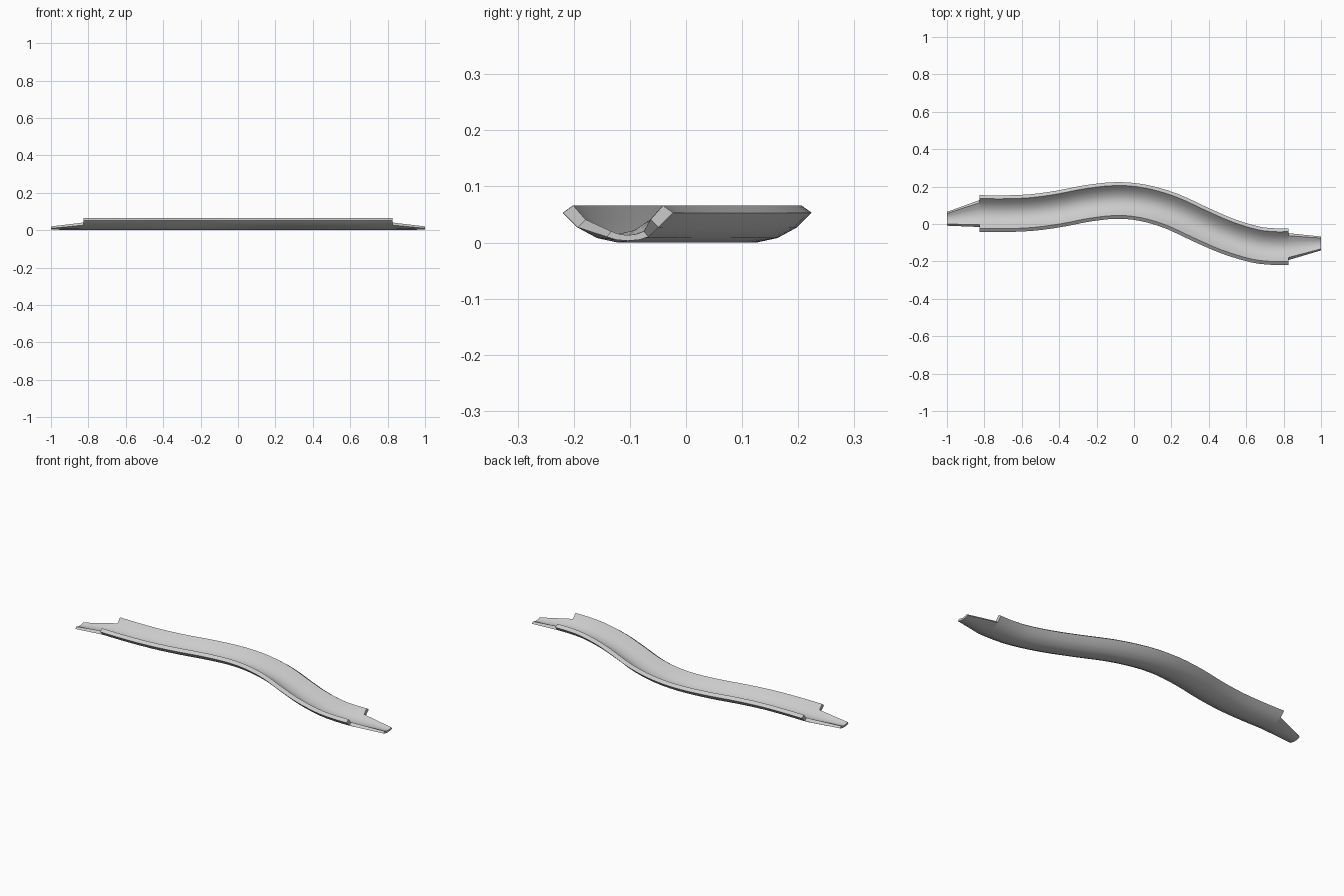
import bpy, bmesh
from mathutils import Vector

if "Cube" in bpy.data.objects:
    bpy.data.objects.remove(bpy.data.objects["Cube"])

# Half cross-sections, (sideways offset, height), from keel to rim
OUTER = [(0, 0), (0.037, 0.008), (0.072, 0.027), (0.098, 0.053)]
INNER = [(0, 0.015), (0.03, 0.022), (0.058, 0.041), (0.08, 0.066)]
ROOT_OUT, ROOT_IN = OUTER[:3], [(0, 0.015), (0.03, 0.022), (0.058, 0.041)]
TIP_OUT = [(0, 0.003), (0.021, 0.005), (0.037, 0.010)]
TIP_IN = [(0, 0.013), (0.016, 0.015), (0.029, 0.020)]

# Centre line of the winding trough
PATH = [(-0.825, 0.056), (-0.7, 0.055), (-0.55, 0.061), (-0.4, 0.081), (-0.25, 0.11),
        (-0.09, 0.126), (0.05, 0.113), (0.2, 0.069), (0.35, 0.0), (0.5, -0.065),
        (0.65, -0.110), (0.75, -0.121), (0.825, -0.121)]


def closed_section(outer, inner):
    """Mirror the half section into a closed loop."""
    right = outer + inner[::-1]
    left = [(-u, z) for u, z in inner[1:]] + [(-u, z) for u, z in outer[:0:-1]]
    return right + left


def loft(name, rings):
    bm = bmesh.new()
    loops = [[bm.verts.new(p) for p in ring] for ring in rings]
    n = len(loops[0])
    for a, b in zip(loops, loops[1:]):
        for i in range(n):
            j = (i + 1) % n
            bm.faces.new((a[i], a[j], b[j], b[i]))
    # End caps as quads between outer and inner walls
    h = n + 2
    m = h // 4
    for r in (loops[0], loops[-1]):
        for i in range(m - 1):
            bm.faces.new((r[i], r[i + 1], r[2 * m - 2 - i], r[2 * m - 1 - i]))
            k = 2 * m - 1
            lo = r[0] if i == 0 else r[n - i]
            bm.faces.new((r[k + i], r[k + i + 1], r[n - 1 - i], lo))
    bmesh.ops.recalc_face_normals(bm, faces=bm.faces)
    me = bpy.data.meshes.new(name)
    bm.to_mesh(me)
    bm.free()
    ob = bpy.data.objects.new(name, me)
    bpy.context.collection.objects.link(ob)
    bpy.ops.object.select_all(action='DESELECT')
    ob.select_set(True)
    bpy.context.view_layer.objects.active = ob
    bpy.ops.object.shade_smooth_by_angle(angle=0.6)
    return ob


def smooth_path(points, steps=3):
    """Hermite curve through the points, level at both ends."""
    def slope(i):
        if i in (0, len(points) - 1):
            return 0.0
        (x0, y0), (x1, y1) = points[i - 1], points[i + 1]
        return (y1 - y0) / (x1 - x0)
    out = []
    for i in range(len(points) - 1):
        (x0, y0), (x1, y1) = points[i], points[i + 1]
        d, m0, m1 = x1 - x0, slope(i), slope(i + 1)
        for s in range(steps + (i == len(points) - 2)):
            t = s / steps
            a, b = 2*t**3 - 3*t**2 + 1, t**3 - 2*t**2 + t
            c, e = -2*t**3 + 3*t**2, t**3 - t**2
            y = a*y0 + b*d*m0 + c*y1 + e*d*m1
            dy = ((6*t*t - 6*t)*(y0 - y1)/d + (3*t*t - 4*t + 1)*m0 + (3*t*t - 2*t)*m1)
            out.append((x0 + d*t, y, dy))
    return out


def ring(x, y, slope, section):
    side = Vector((-slope, 1, 0)).normalized()
    return [Vector((x, y, z)) + side * u for u, z in section]


# Main trough
body = closed_section(OUTER, INNER)
loft("trough", [ring(x, y, s, body) for x, y, s in smooth_path(PATH)])

# Tapered spouts at both ends
root, tip = closed_section(ROOT_OUT, ROOT_IN), closed_section(TIP_OUT, TIP_IN)
for name, x0, y0, x1, y1 in (("left_spout", -0.825, 0.056, -1, 0.028),
                             ("right_spout", 0.825, -0.121, 1, -0.104)):
    loft(name, [ring(x0, y0, 0, root), ring(x1, y1, 0, tip)])
